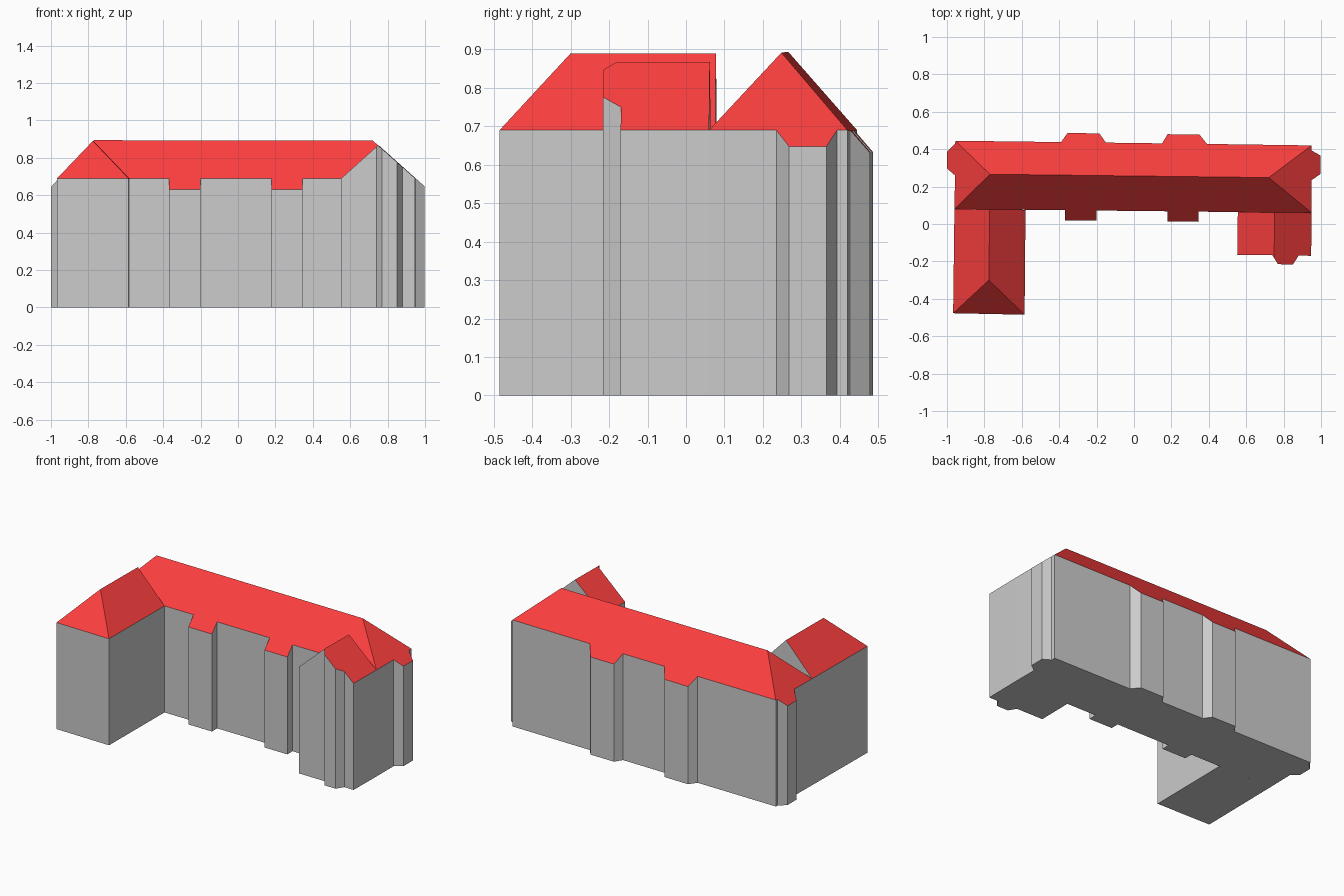
import bpy, bmesh
from mathutils import Vector

if "Cube" in bpy.data.objects:
    bpy.data.objects.remove(bpy.data.objects["Cube"])

EAVE = 0.69

wall_mat = bpy.data.materials.new("wall_grey")
wall_mat.diffuse_color = (0.8, 0.8, 0.8, 1)
wall_mat.use_nodes = True
wall_mat.node_tree.nodes["Principled BSDF"].inputs["Base Color"].default_value = wall_mat.diffuse_color
roof_mat = bpy.data.materials.new("roof_red")
roof_mat.diffuse_color = (1.0, 0.05, 0.05, 1)
roof_mat.use_nodes = True
roof_mat.node_tree.nodes["Principled BSDF"].inputs["Base Color"].default_value = roof_mat.diffuse_color


def block(name, footprint, slopes):
    """Prism over the footprint, trimmed by roof planes (eave start, eave end, ridge point)."""
    bm = bmesh.new()
    base = bm.faces.new([bm.verts.new((x, y, 0)) for x, y in footprint])
    up = bmesh.ops.extrude_face_region(bm, geom=[base], use_keep_orig=True)
    for v in up["geom"]:
        if isinstance(v, bmesh.types.BMVert):
            v.co.z = 4
    for a, b, ridge in slopes:
        a, b, ridge = Vector((*a, EAVE)), Vector((*b, EAVE)), Vector(ridge)
        normal = (b - a).cross(ridge - a).normalized()
        if normal.z < 0:
            normal.negate()
        bmesh.ops.bisect_plane(bm, geom=bm.verts[:] + bm.edges[:] + bm.faces[:], dist=1e-5,
                               plane_co=a, plane_no=normal, clear_outer=True)
        bmesh.ops.holes_fill(bm, edges=[e for e in bm.edges if e.is_boundary], sides=0)
    bmesh.ops.recalc_face_normals(bm, faces=bm.faces[:])
    for f in bm.faces:
        f.material_index = 1 if f.normal.z > 0.1 else 0
    mesh = bpy.data.meshes.new(name)
    bm.to_mesh(mesh)
    bm.free()
    mesh.materials.append(wall_mat)
    mesh.materials.append(roof_mat)
    obj = bpy.data.objects.new(name, mesh)
    bpy.context.collection.objects.link(obj)
    return obj


# Main range: hipped roof, bays on all sides
sw, se, ne, nw = (-0.96, 0.08), (0.95, 0.06), (0.95, 0.42), (-0.955, 0.445)
ridge_w, ridge_e = (-0.772, 0.264, 0.892), (0.72, 0.248, 0.892)
front_bays = [(-0.37, 0.074), (-0.37, 0.02), (-0.2, 0.018), (-0.2, 0.072),
              (0.18, 0.068), (0.18, 0.014), (0.345, 0.012), (0.345, 0.066)]
right_bay = [(0.95, 0.235), (0.998, 0.268), (0.998, 0.365), (0.95, 0.393)]
back_bays = [(0.39, 0.428), (0.35, 0.478), (0.18, 0.48), (0.15, 0.431),
             (-0.15, 0.435), (-0.185, 0.484), (-0.355, 0.487), (-0.39, 0.438)]
left_bay = [(-0.956, 0.43), (-1.0, 0.387), (-1.0, 0.297), (-0.957, 0.26)]
block("main_range", [sw] + front_bays + [se] + right_bay + [ne] + back_bays + [nw] + left_bay,
      [(sw, se, ridge_w), (ne, nw, ridge_e), (nw, sw, ridge_w), (se, ne, ridge_e)])

# Left wing: hipped at the front, gable against the main range
a, b, c, d = (-0.967, -0.477), (-0.585, -0.485), (-0.58, 0.076), (-0.96, 0.08)
hip = (-0.776, -0.3, 0.89)
block("left_wing", [a, b, c, d], [(a, d, hip), (b, c, hip), (a, b, hip)])

# Right wing: gabled, with a bay on the front gable
a, b, c, d = (0.552, -0.165), (0.947, -0.17), (0.95, 0.06), (0.555, 0.064)
bay = [(0.74, -0.167), (0.77, -0.215), (0.85, -0.216), (0.88, -0.169)]
top = (0.749, -0.17, 0.867)
block("right_wing", [a] + bay + [b, c, d], [(a, d, top), (b, c, top)])
